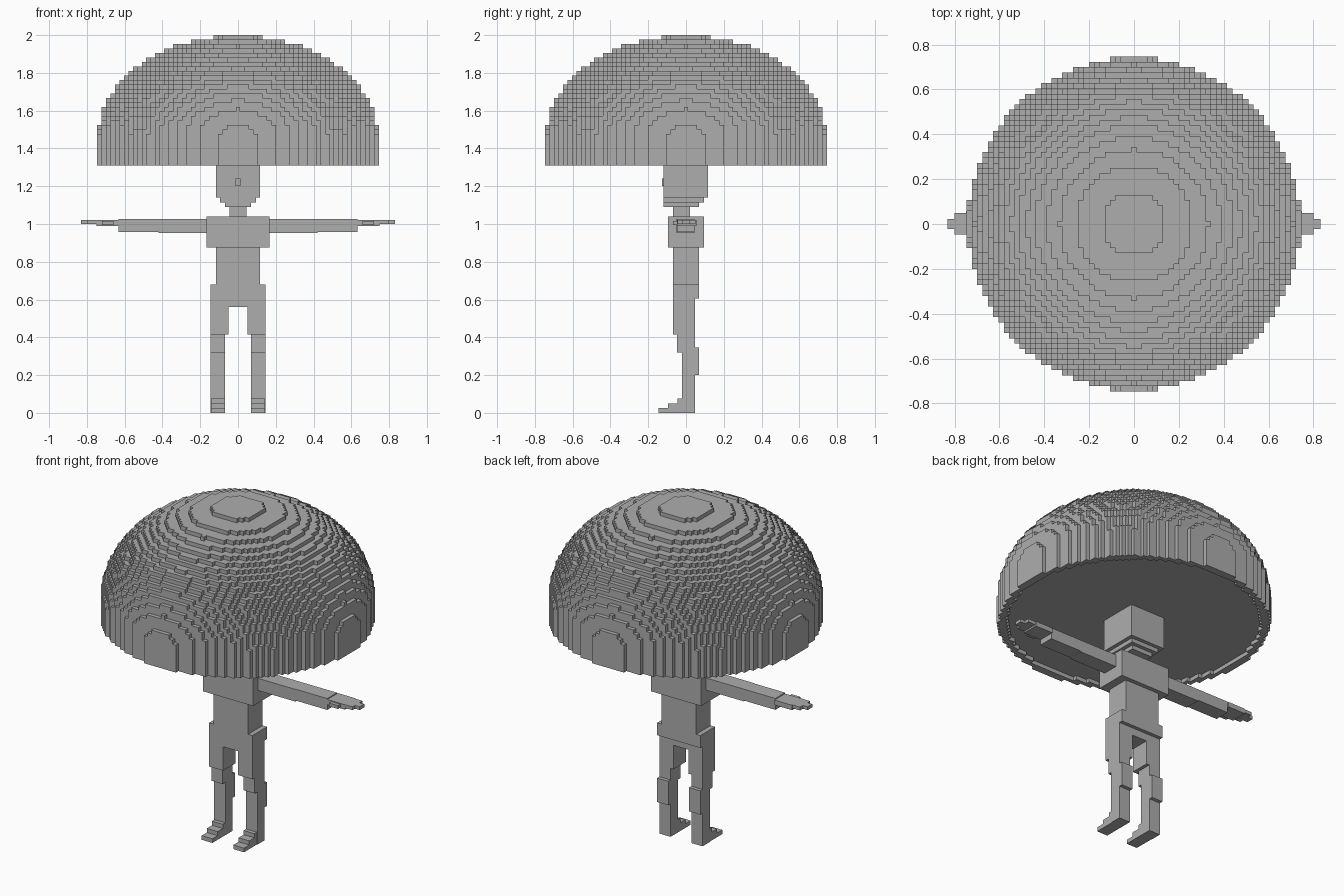
import bpy, bmesh, math

if "Cube" in bpy.data.objects:
    bpy.data.objects.remove(bpy.data.objects["Cube"])

grey = bpy.data.materials.new("grey")
grey.diffuse_color = (0.42, 0.42, 0.42, 1)
grey.use_nodes = True
grey.node_tree.nodes["Principled BSDF"].inputs["Base Color"].default_value = grey.diffuse_color

V = 0.0237          # cell size of the blocky style


def finish(name, bm):
    mesh = bpy.data.meshes.new(name)
    bm.to_mesh(mesh)
    bm.free()
    mesh.materials.append(grey)
    obj = bpy.data.objects.new(name, mesh)
    bpy.context.collection.objects.link(obj)
    return obj


def blocks(name, boxes, mirrored=False):
    """One object from boxes (x0, x1, y0, y1, z0, z1)."""
    for sign, side in ((1, "right_"), (-1, "left_")) if mirrored else ((1, ""),):
        bm = bmesh.new()
        for x0, x1, y0, y1, z0, z1 in boxes:
            verts = bmesh.ops.create_cube(bm, size=1)["verts"]
            for v in verts:
                v.co = (sign * (x0 + x1) / 2 + v.co.x * (x1 - x0),
                        (y0 + y1) / 2 + v.co.y * (y1 - y0),
                        (z0 + z1) / 2 + v.co.z * (z1 - z0))
        finish(side + name, bm)


# Blocky dome: straight wall below the centre, ellipsoid above it
BASE, TOP, N, LAYERS = 1.31, 2.0, 31, 29
DZ = (TOP - BASE) / LAYERS
CENTRE, RADIUS, HEIGHT = 1.455, 0.741, 0.543
cells = set()
for k in range(LAYERS):
    z = BASE + (k + 0.5) * DZ
    t = max(0, z - CENTRE) / HEIGHT
    r = RADIUS * math.sqrt(max(0, 1 - t * t))
    for i in range(-N, N + 1):
        for j in range(-N, N + 1):
            d = math.hypot(i, j) * V
            # shallow recess under the dome leaves a thin rim
            if d <= r and not (k == 0 and d < RADIUS - 1.6 * V):
                cells.add((i, j, k))

FACES = {
    (1, 0, 0): ((1, 0, 0), (1, 1, 0), (1, 1, 1), (1, 0, 1)),
    (-1, 0, 0): ((0, 0, 0), (0, 0, 1), (0, 1, 1), (0, 1, 0)),
    (0, 1, 0): ((0, 1, 0), (0, 1, 1), (1, 1, 1), (1, 1, 0)),
    (0, -1, 0): ((0, 0, 0), (1, 0, 0), (1, 0, 1), (0, 0, 1)),
    (0, 0, 1): ((0, 0, 1), (1, 0, 1), (1, 1, 1), (0, 1, 1)),
    (0, 0, -1): ((0, 0, 0), (0, 1, 0), (1, 1, 0), (1, 0, 0)),
}
bm = bmesh.new()
corner = {}
for i, j, k in sorted(cells):
    for (a, b, c), quad in FACES.items():
        if (i + a, j + b, k + c) in cells:
            continue
        ring = []
        for p, q, s in quad:
            key = (i + p, j + q, k + s)
            if key not in corner:
                corner[key] = bm.verts.new(((key[0] - 0.5) * V, (key[1] - 0.5) * V,
                                            BASE + key[2] * DZ))
            ring.append(corner[key])
        bm.faces.new(ring)
finish("dome_hair", bm)

# Head with a stepped jaw and a small nose
blocks("head", [
    (-0.117, 0.117, -0.118, 0.117, 1.14, 1.335),
    (-0.094, 0.094, -0.118, 0.094, 1.115, 1.14),
    (-0.07, 0.07, -0.118, 0.07, 1.09, 1.115),
])
blocks("nose", [(-0.012, 0.012, -0.128, -0.117, 1.2, 1.24)])
blocks("neck", [(-0.045, 0.045, -0.07, 0.022, 1.035, 1.09)])

# Torso
blocks("chest", [(-0.168, 0.168, -0.096, 0.096, 0.875, 1.04)])
blocks("waist", [(-0.117, 0.117, -0.07, 0.07, 0.68, 0.875)])
blocks("hips", [
    (-0.145, 0.145, -0.07, 0.07, 0.605, 0.68),
    (-0.145, 0.145, -0.07, 0.048, 0.56, 0.605),
])

# Arms held out sideways
blocks("upper_arm", [(0.165, 0.42, -0.05, 0.046, 0.952, 1.026)], True)
blocks("forearm", [(0.42, 0.632, -0.047, 0.046, 0.957, 1.026)], True)
blocks("hand", [
    (0.632, 0.75, -0.047, 0.055, 0.99, 1.02),
    (0.66, 0.72, -0.07, -0.047, 0.995, 1.015),
    (0.75, 0.80, -0.046, 0.05, 1.0, 1.02),
    (0.80, 0.832, -0.022, 0.022, 1.0, 1.02),
], True)

# Legs and stepped feet
blocks("thigh", [(0.05, 0.145, -0.07, 0.048, 0.415, 0.56)], True)
blocks("shin", [
    (0.07, 0.145, -0.047, 0.048, 0.32, 0.415),
    (0.07, 0.145, -0.022, 0.048, 0.0, 0.32),
    (0.07, 0.145, 0.048, 0.07, 0.2, 0.345),
], True)
blocks("foot", [
    (0.07, 0.142, -0.145, -0.02, 0.0, 0.025),
    (0.07, 0.142, -0.095, -0.02, 0.025, 0.05),
    (0.07, 0.142, -0.046, -0.02, 0.05, 0.075),
], True)
